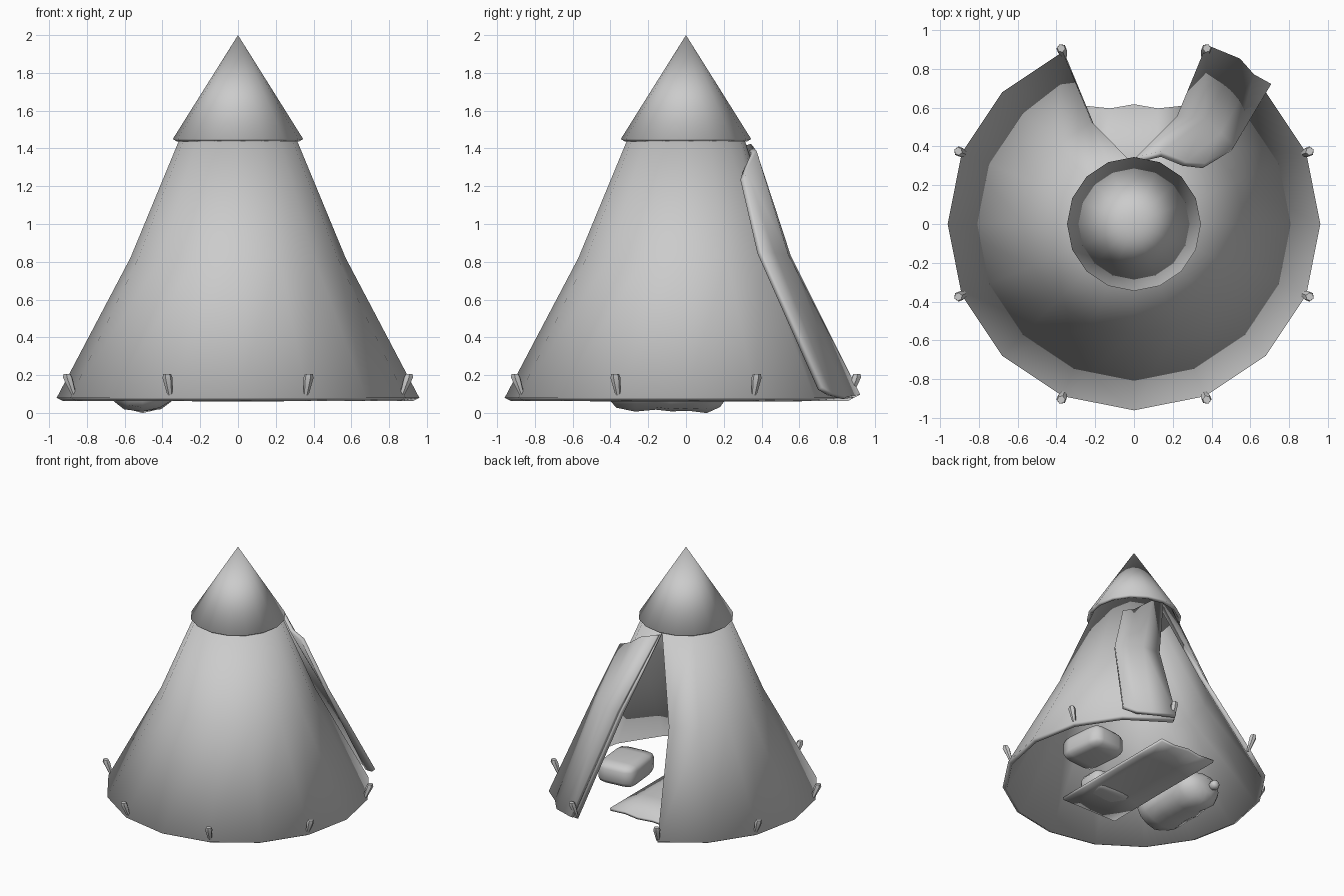
import bpy, bmesh, math
from mathutils import Vector

if "Cube" in bpy.data.objects:
    bpy.data.objects.remove(bpy.data.objects["Cube"])


def make(name, verts, faces, thick=0.0, offset=-1, subsurf=0, angle=40):
    me = bpy.data.meshes.new(name)
    me.from_pydata([tuple(v) for v in verts], [], faces)
    ob = bpy.data.objects.new(name, me)
    bpy.context.collection.objects.link(ob)
    bm = bmesh.new()
    bm.from_mesh(me)
    loose = [v for v in bm.verts if not v.link_faces]
    bmesh.ops.delete(bm, geom=loose, context='VERTS')
    bmesh.ops.recalc_face_normals(bm, faces=bm.faces)
    bm.to_mesh(me)
    bm.free()
    if subsurf:
        ob.modifiers.new("Round", 'SUBSURF').levels = subsurf
        ob.modifiers["Round"].render_levels = subsurf
    if thick:
        m = ob.modifiers.new("Thickness", 'SOLIDIFY')
        m.thickness = thick
        m.offset = offset
    bpy.ops.object.select_all(action='DESELECT')
    ob.select_set(True)
    bpy.context.view_layer.objects.active = ob
    bpy.ops.object.shade_smooth_by_angle(angle=math.radians(angle))
    return ob


def ring(r, z, n=16, a0=0.0):
    return [Vector((r * math.cos(a0 + 2 * math.pi * i / n),
                    r * math.sin(a0 + 2 * math.pi * i / n), z)) for i in range(n)]


def grid_faces(rows, cols):
    return [(r * cols + c, r * cols + c + 1, (r + 1) * cols + c + 1, (r + 1) * cols + c)
            for r in range(rows - 1) for c in range(cols - 1)]


# Tent wall: three 16-sided rings with a pointed doorway at the back (vertex 4)
N = 16
verts = ring(.96, .08) + ring(.57, .82) + ring(.305, 1.46)
faces = []
for i in range(N):
    j = (i + 1) % N
    if i in (3, 4):
        edge = 3 if i == 3 else 5
        faces.append((N + edge, 2 * N + 4, 2 * N + edge) if i == 3
                     else (N + edge, 2 * N + edge, 2 * N + 4))
        continue
    faces.append((i, j, N + j, N + i))
    faces.append((N + i, N + j, 2 * N + j, 2 * N + i))
make("tent_wall", verts, faces, .035, angle=50)

# Cap cone
make("tent_cap", ring(.345, 1.45) + [Vector((0, 0, 2))],
     [(i, (i + 1) % N, N) for i in range(N)], .025, angle=80)

# Door flap folded back against the outside of the wall
flap = [(.37, .91, .09), (.54, .84, .08), (.61, .76, .10), (.70, .71, .13),
        (.22, .54, .83), (.36, .53, .83), (.44, .46, .84), (.51, .39, .85),
        (.01, .33, 1.42), (.14, .36, 1.38), (.26, .31, 1.28), (.36, .30, 1.24)]
make("door_flap", flap, grid_faces(3, 4), .03, offset=0, angle=60)

# Tent pegs, leaning outward
for k in range(8):
    a = math.radians(22.5 + 45 * k)
    out = Vector((math.cos(a), math.sin(a), 0))
    side = Vector((-out.y, out.x, 0))
    pv = []
    for r, rad, z in ((.935, .012, .08), (.975, .027, .185), (.98, .021, .205)):
        for i in range(6):
            t = i * math.pi / 3
            pv.append(out * (r + rad * math.cos(t)) + side * (rad * math.sin(t)) + Vector((0, 0, z)))
    pf = [(l * 6 + i, l * 6 + (i + 1) % 6, l * 6 + 6 + (i + 1) % 6, l * 6 + 6 + i)
          for l in range(2) for i in range(6)]
    make("tent_peg", pv, pf + [tuple(range(5, -1, -1)), tuple(range(12, 18))])

# Sleeping mat: thin sheet, slightly raised in the middle
mv = []
for r in range(5):
    for c in range(5):
        u, v = c / 2 - 1, r / 4
        h = .035 * (1 - u ** 4) * (1 - (2 * v - 1) ** 4)
        wave = .012 * math.cos(u * 5) if r == 4 else 0
        mv.append((.245 * u, -.51 + 1.115 * v + wave, .082 + h))
make("sleeping_mat", mv, grid_faces(5, 5), .022, angle=50)


def cushion(name, loc, size, turn=0):
    bm = bmesh.new()
    bmesh.ops.create_cube(bm, size=1)
    bmesh.ops.bevel(bm, geom=list(bm.edges), offset=.24, segments=2,
                    affect='EDGES', profile=.6)
    vs = [Vector((v.co.x * size[0], v.co.y * size[1], v.co.z * size[2])) for v in bm.verts]
    fs = [tuple(v.index for v in f.verts) for f in bm.faces] if not bm.verts.index_update() else []
    bm.free()
    ob = make(name, vs, fs, angle=70)
    ob.location = loc
    ob.rotation_euler.z = turn
    return ob


# Pillow on the mat and a cushion beside it
cushion("pillow", (0.02, -.30, .15), (.34, .22, .14))
cushion("floor_cushion", (.465, .09, .155), (.30, .38, .165), .1)

# Rolled blanket lying along y, lumpy, with a tied end
def roll(name, profile, cx, cz, squash, n=12):
    rv = []
    for k, (y, r) in enumerate(profile):
        for i in range(n):
            t = 2 * math.pi * i / n
            rr = r * (1 + .04 * math.sin(3 * t + k))
            rv.append((cx + rr * math.cos(t), y, cz + rr * squash * math.sin(t)))
    L = len(profile)
    rf = [(l * n + i, l * n + (i + 1) % n, l * n + n + (i + 1) % n, l * n + n + i)
          for l in range(L - 1) for i in range(n)]
    rf += [tuple(range(n)), tuple(range((L - 1) * n, L * n))]
    make(name, rv, rf, angle=60)


roll("blanket_roll", [(-.41, .09), (-.37, .155), (-.27, .19), (-.16, .18), (-.08, .19),
                      (.02, .18), (.11, .19), (.18, .15), (.22, .08)], -.505, .145, .74)
roll("blanket_tie", [(.20, .025), (.23, .035), (.26, .035), (.275, .02)], -.56, .15, 1, 8)
